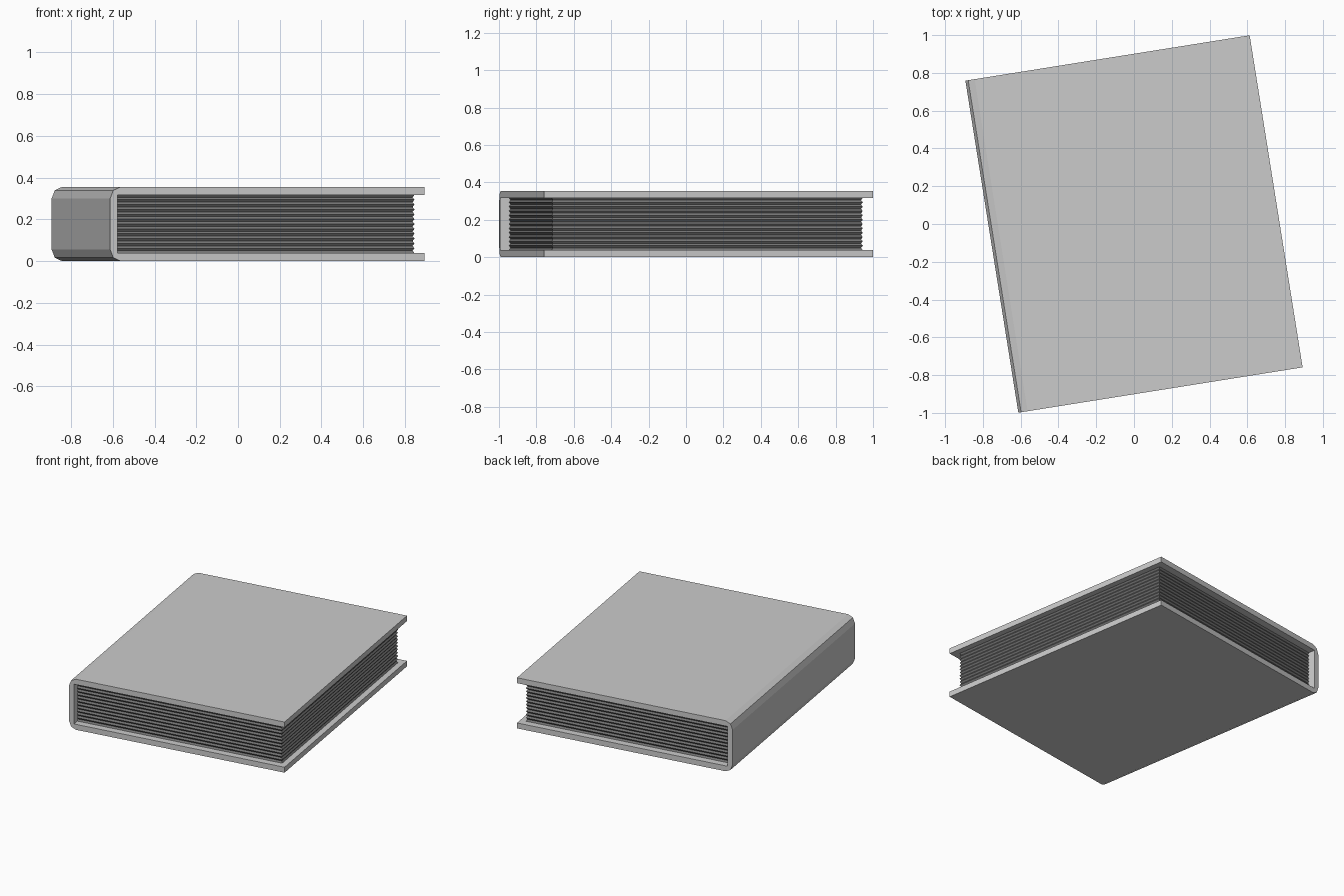
import bpy, bmesh
from math import radians

if "Cube" in bpy.data.objects:
    bpy.data.objects.remove(bpy.data.objects["Cube"])

ANGLE = radians(9.06)
W, D, H = 0.762, 0.89, 0.355     # half width, half depth, full height
T = 0.038                        # board thickness


def make(name, bm):
    bmesh.ops.recalc_face_normals(bm, faces=bm.faces)
    me = bpy.data.meshes.new(name)
    bm.to_mesh(me)
    bm.free()
    ob = bpy.data.objects.new(name, me)
    ob.rotation_euler.z = ANGLE
    bpy.context.collection.objects.link(ob)
    return ob


# Cover: C-shaped profile with a rounded spine, extruded along the book
lower = [(W, T), (W, 0), (-W + 0.05, 0), (-W + 0.015, 0.016), (-W, 0.055)]
upper = [(x, H - z) for x, z in reversed(lower)]
inner = [(-W + 0.036, H - T), (-W + 0.036, T)]
bm = bmesh.new()
face = bm.faces.new([bm.verts.new((x, -D, z)) for x, z in lower + upper + inner])
ext = bmesh.ops.extrude_face_region(bm, geom=[face])
bmesh.ops.translate(bm, vec=(0, 2 * D, 0),
                    verts=[g for g in ext["geom"] if isinstance(g, bmesh.types.BMVert)])
make("cover", bm)

# Pages: stacked rings alternating in and out give the ridged paper edges
RIDGES, DEPTH = 12, 0.008
x0, x1, y1 = -W + 0.036, 0.722, 0.842
bm = bmesh.new()
rings = []
for i in range(2 * RIDGES + 1):
    z = T + (H - 2 * T) * i / (2 * RIDGES)
    d = DEPTH * (i % 2)
    rings.append([bm.verts.new(p) for p in (
        (x0, -y1 + d, z), (x1 - d, -y1 + d, z), (x1 - d, y1 - d, z), (x0, y1 - d, z))])
for a, b in zip(rings, rings[1:]):
    for k in range(4):
        n = (k + 1) % 4
        bm.faces.new((a[k], a[n], b[n], b[k]))
bm.faces.new(rings[0][::-1])
bm.faces.new(rings[-1])
pages = make("pages", bm)
mat = bpy.data.materials.new("page_grey")
mat.diffuse_color = (0.18, 0.18, 0.18, 1)
mat.use_nodes = True
mat.node_tree.nodes["Principled BSDF"].inputs["Base Color"].default_value = mat.diffuse_color
pages.data.materials.append(mat)
